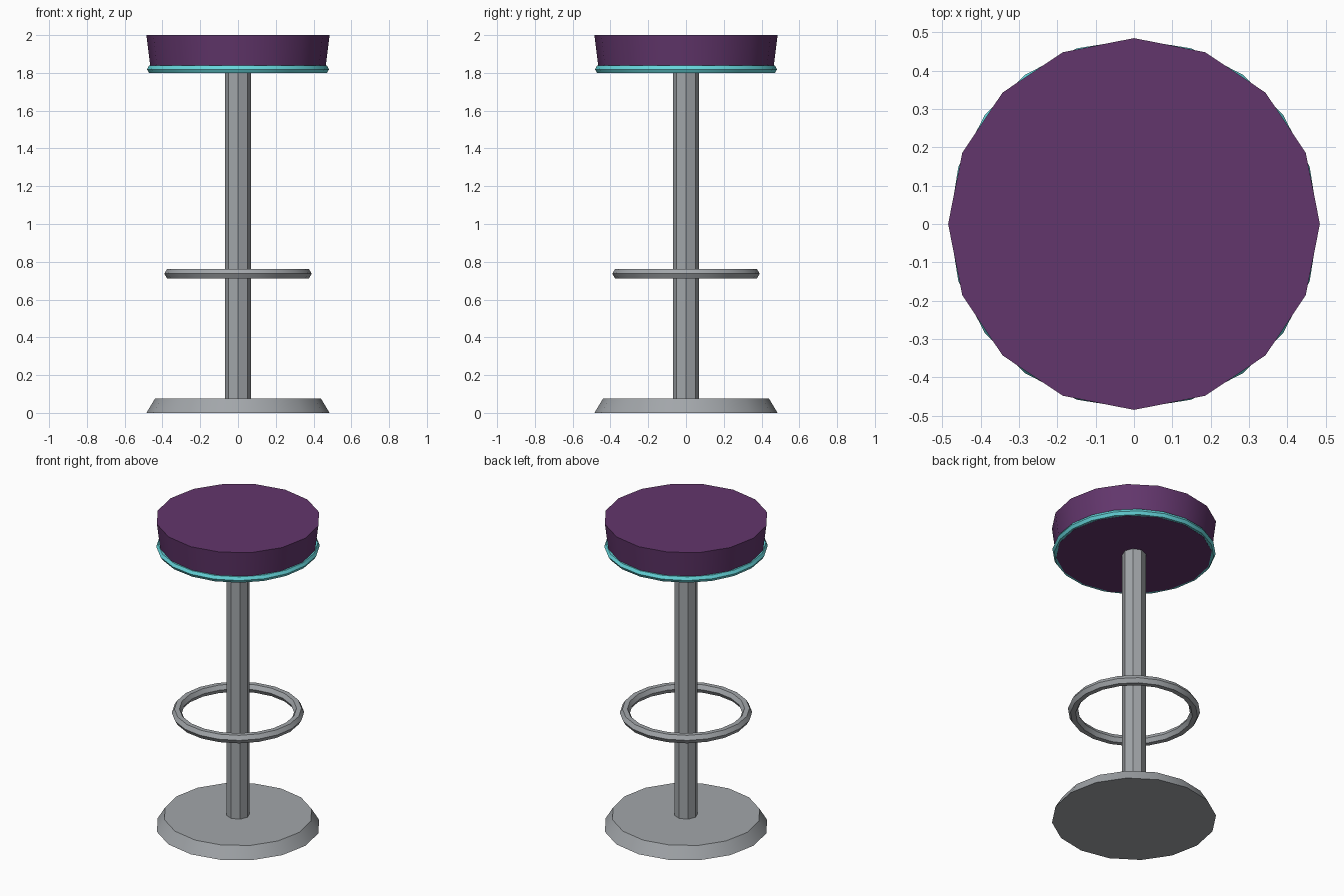
import bpy, bmesh, math
from mathutils import Vector

if "Cube" in bpy.data.objects:
    bpy.data.objects.remove(bpy.data.objects["Cube"])


def material(name, rgb):
    m = bpy.data.materials.new(name)
    m.diffuse_color = (*rgb, 1)
    m.use_nodes = True
    m.node_tree.nodes["Principled BSDF"].inputs["Base Color"].default_value = m.diffuse_color
    return m


METAL = material("brushed_metal", (0.36, 0.38, 0.40))
PURPLE = material("purple_vinyl", (0.123, 0.037, 0.15))
TEAL = material("teal_trim", (0.13, 0.66, 0.70))


def lathe(name, profile, sides, mat, ring=False):
    """Revolve (radius, z) points; a ring closes on itself, otherwise the ends are capped."""
    bm = bmesh.new()
    loops = [[bm.verts.new((r * math.cos(math.tau * i / sides),
                            r * math.sin(math.tau * i / sides), z))
              for i in range(sides)] for r, z in profile]
    for k in range(len(loops) if ring else len(loops) - 1):
        a, b = loops[k], loops[(k + 1) % len(loops)]
        for i in range(sides):
            j = (i + 1) % sides
            bm.faces.new((a[i], a[j], b[j], b[i]))
    if not ring:
        bm.faces.new(loops[0][::-1])
        bm.faces.new(loops[-1])
    bmesh.ops.recalc_face_normals(bm, faces=bm.faces)
    mesh = bpy.data.meshes.new(name)
    bm.to_mesh(mesh)
    bm.free()
    mesh.materials.append(mat)
    ob = bpy.data.objects.new(name, mesh)
    bpy.context.collection.objects.link(ob)
    bpy.ops.object.select_all(action='DESELECT')
    ob.select_set(True)
    bpy.context.view_layer.objects.active = ob
    bpy.ops.object.shade_smooth_by_angle(angle=math.radians(30))
    return ob


def hex_ring(name, radius, thickness, z, sides, mat):
    """Ring with a six-sided cross-section, one corner pointing outward."""
    section = [(radius + thickness * math.cos(math.tau * k / 6),
                z + thickness * math.sin(math.tau * k / 6)) for k in range(6)]
    return lathe(name, section, sides, mat, ring=True)


# Floor base and column
lathe("base", [(0.485, 0), (0.44, 0.075)], 16, METAL)
lathe("column", [(0.07, 0.05), (0.07, 1.81)], 8, METAL)

# Foot ring
hex_ring("foot_ring", 0.36, 0.03, 0.737, 20, METAL)

# Cushion and its trim
lathe("seat", [(0.46, 1.799), (0.485, 2.0)], 16, PURPLE)
hex_ring("seat_trim", 0.46, 0.022, 1.819, 20, TEAL)
